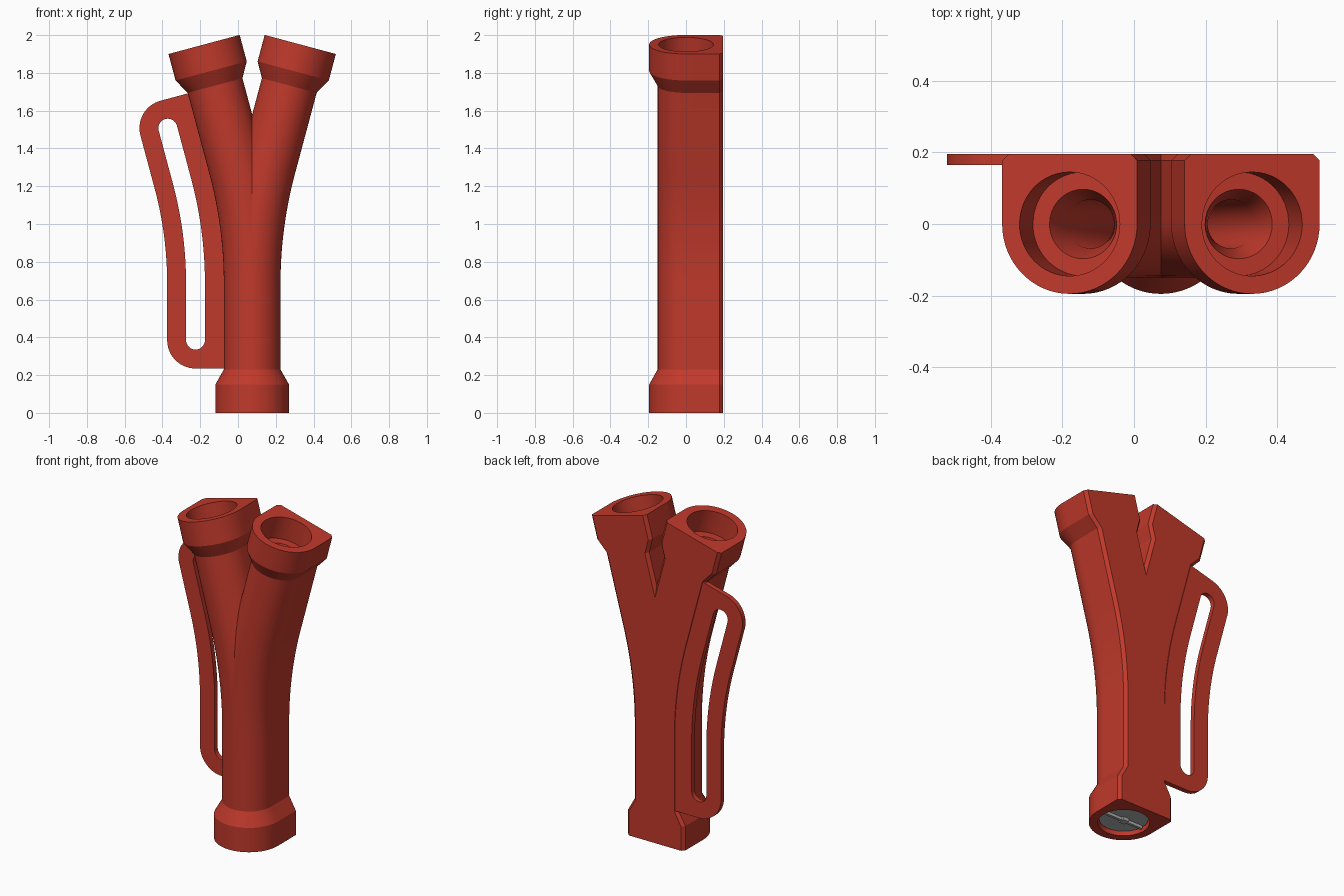
import bpy, bmesh, math
from mathutils import Matrix, Vector

if "Cube" in bpy.data.objects:
    bpy.data.objects.remove(bpy.data.objects["Cube"])

CX = 0.075                      # x of the stem axis
BACK, CH = 0.195, 0.018         # flat back plane and its chamfer
BEND, R, Z0 = math.radians(15), 2.4, 0.684
ARC = R * BEND
L = Z0 + ARC + 0.668            # length of one branch axis


def material(name, rgb):
    m = bpy.data.materials.new(name)
    m.diffuse_color = (*rgb, 1)
    m.use_nodes = True
    m.node_tree.nodes["Principled BSDF"].inputs["Base Color"].default_value = m.diffuse_color
    return m


red = material("brick_red", (0.527, 0.041, 0.024))
grey = material("light_grey", (0.42, 0.43, 0.44))


def axis(s, d=0.0):
    """Point (x offset, z) on the right branch axis at length s, d outward."""
    a = min(max((s - Z0) / R, 0), BEND)
    x, z = R * (1 - math.cos(a)), min(s, Z0) + R * math.sin(a)
    t = max(s - Z0 - ARC, 0)
    return (x + t * math.sin(a) + d * math.cos(a),
            z + t * math.cos(a) - d * math.sin(a))


def d_section(r):
    """Round front, square chamfered back."""
    pts = [(r * math.cos(math.pi * i / 32), -r * math.sin(math.pi * i / 32))
           for i in range(33)]
    side = [(BACK - CH) * k / 6 for k in range(1, 7)]
    pts += [(-r, y) for y in side]
    pts += [((r - CH) * (k / 5 - 1), BACK) for k in range(11)]
    return pts + [(r, y) for y in reversed(side)]


ANGLES = [math.atan2(y, u) for u, y in d_section(0.15)]


def round_section(r):
    return [(r * math.cos(a), r * math.sin(a)) for a in ANGLES]


def finish(ob, mat, angle=20):
    ob.data.materials.clear()
    ob.data.materials.append(mat)
    bpy.ops.object.select_all(action='DESELECT')
    ob.select_set(True)
    bpy.context.view_layer.objects.active = ob
    bpy.ops.object.shade_smooth_by_angle(angle=math.radians(angle))


def to_object(bm, name, mat):
    me = bpy.data.meshes.new(name)
    bm.to_mesh(me)
    bm.free()
    ob = bpy.data.objects.new(name, me)
    bpy.context.collection.objects.link(ob)
    finish(ob, mat)
    return ob


# Forked tube: outer skin up, bore back down, closed into a loop
bend = [Z0 + ARC * i / 20 for i in range(21)]
outer = [(0, .195), (.15, .195), (.23, .15)] + [(s, .15) for s in bend]
outer += [(L - .225, .15), (L - .145, .195), (L, .195)]
inner = [(L, .145), (L - .145, .145), (L - .145, .097), (L - .225, .068)]
inner += [(s, .068) for s in reversed(bend)]
inner += [(.225, .068), (.145, .097), (.145, .145), (0, .145)]

bm = bmesh.new()
rings = []
for stations, section in ((outer, d_section), (inner, round_section)):
    for s, r in stations:
        ring = []
        for u, y in section(r):
            x, z = axis(s, u)
            ring.append(bm.verts.new((CX + x, y, z)))
        rings.append(ring)
for a, b in zip(rings, rings[1:] + rings[:1]):
    n = len(a)
    for i in range(n):
        j = (i + 1) % n
        bm.faces.new((a[i], a[j], b[j], b[i]))

# Keep the right half, mirror it to make the fork
bmesh.ops.bisect_plane(bm, geom=bm.verts[:] + bm.edges[:] + bm.faces[:], dist=1e-5,
                       plane_co=(CX, 0, 0), plane_no=(1, 0, 0), clear_inner=True)
copy = bmesh.ops.duplicate(bm, geom=bm.verts[:] + bm.edges[:] + bm.faces[:])["geom"]
for v in copy:
    if isinstance(v, bmesh.types.BMVert):
        v.co.x = 2 * CX - v.co.x
bmesh.ops.remove_doubles(bm, verts=bm.verts[:], dist=1e-4)
bmesh.ops.recalc_face_normals(bm, faces=bm.faces[:])
to_object(bm, "forked_tube", red)

# Flat grip loop on the left, following the bend
S0, S1, D = 0.385, L - 0.378, 0.30     # slot ends and offset from the axis


def side_run(d):
    return [axis(S0 + (S1 - S0) * i / 32, d) for i in range(33)]


def end_arc(s, r, start, stop, n=14):
    """Arc around a slot end; angle 0 points outward, 90 points up the axis."""
    out = []
    for i in range(n + 1):
        a = math.radians(start + (stop - start) * i / n)
        x, z = axis(s, D + r * math.cos(a))
        t = 0 if s < Z0 else BEND
        k = r * math.sin(a)
        out.append((x + k * math.sin(t), z + k * math.cos(t)))
    return out


ROOT = 0.135                            # grip root, buried in the tube
rim = (side_run(D + .15) + end_arc(S1, .15, 0, 90)[1:]
       + [axis(S1 + .15, ROOT)] + side_run(ROOT)[::-1] + [axis(S0 - .15, ROOT)]
       + end_arc(S0, .15, -90, 0)[:-1])
slot = (side_run(D + .05) + end_arc(S1, .05, 0, 180)[1:]
        + side_run(D - .05)[::-1][1:] + end_arc(S0, .05, -180, 0)[1:-1])

cu = bpy.data.curves.new("grip_loop", 'CURVE')
cu.dimensions, cu.fill_mode, cu.extrude = '2D', 'BOTH', 0.015
for loop in (rim, slot):
    sp = cu.splines.new('POLY')
    sp.points.add(len(loop) - 1)
    for p, (x, z) in zip(sp.points, loop):
        p.co = (CX - x, z, 0, 1)
    sp.use_cyclic_u = True
grip = bpy.data.objects.new("grip_loop", cu)
bpy.context.collection.objects.link(grip)
bpy.context.view_layer.objects.active = grip
grip.select_set(True)
bpy.ops.object.convert(target='MESH')
grip = bpy.context.view_layer.objects.active
grip.data.transform(Matrix.Translation((0, BACK - .015, 0))
                    @ Matrix.Rotation(math.pi / 2, 4, 'X'))
finish(grip, red)

# Valve disc in the lower socket, with a cross rib and a hub
bm = bmesh.new()
bmesh.ops.create_cone(bm, cap_ends=True, segments=48, radius1=.138, radius2=.138,
                      depth=.04, matrix=Matrix.Translation((CX, 0, .045)))
to_object(bm, "valve_disc", grey)
for name, size in (("valve_rib", (.26, .016, .02)), ("valve_hub", (.04, .04, .024))):
    bm = bmesh.new()
    bmesh.ops.create_cube(bm, size=1, matrix=Matrix.Translation((CX, 0, .017))
                          @ Matrix.Diagonal((*size, 1)))
    to_object(bm, name, grey)
